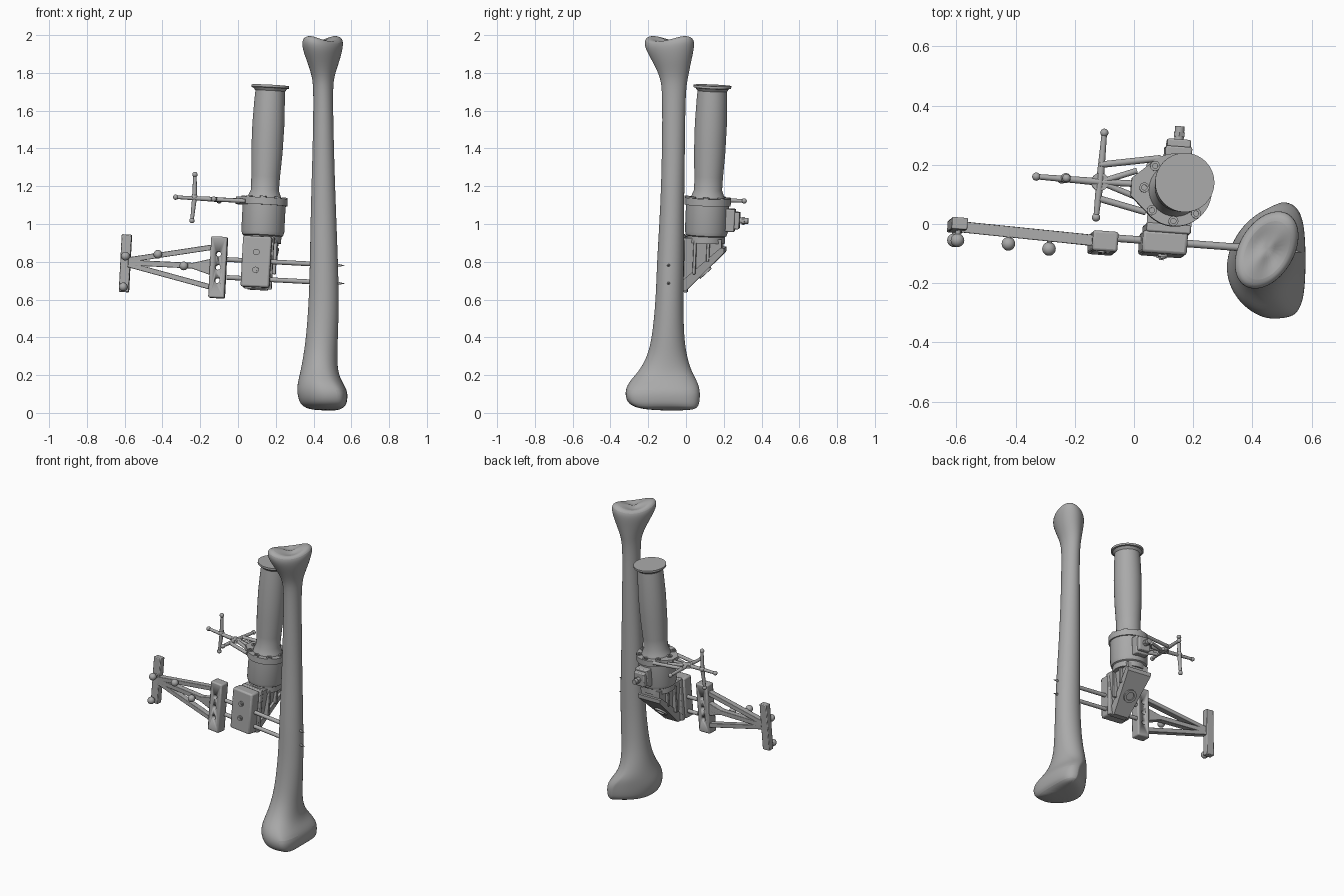
import bpy, bmesh, math
from mathutils import Vector, Euler, Matrix

cube = bpy.data.objects.get("Cube")
if cube:
    bpy.data.objects.remove(cube)

grey = bpy.data.materials.new("matte_grey")
grey.use_nodes = True
grey.diffuse_color = (0.4, 0.4, 0.4, 1)
grey.node_tree.nodes["Principled BSDF"].inputs["Base Color"].default_value = (0.4, 0.4, 0.4, 1)

# The whole instrument leans slightly, so its parts share one rotation
LEAN = Euler([math.radians(a) for a in (-2.6, 2.8, -4.3)]).to_matrix()


def finish(name, bm, place=(0, 0, 0), turn=None, bevel=0, subdivide=0):
    bmesh.ops.recalc_face_normals(bm, faces=bm.faces)
    mesh = bpy.data.meshes.new(name)
    bm.to_mesh(mesh)
    bm.free()
    mesh.materials.append(grey)
    obj = bpy.data.objects.new(name, mesh)
    bpy.context.collection.objects.link(obj)
    turn = turn or Matrix.Identity(3)
    obj.matrix_world = Matrix.Translation(place) @ turn.to_4x4()
    if bevel:
        mod = obj.modifiers.new("bevel", "BEVEL")
        mod.width, mod.segments = bevel, 2
    if subdivide:
        mod = obj.modifiers.new("subdivide", "SUBSURF")
        mod.levels = mod.render_levels = subdivide
    bpy.ops.object.select_all(action="DESELECT")
    obj.select_set(True)
    bpy.context.view_layer.objects.active = obj
    bpy.ops.object.shade_smooth_by_angle(angle=math.radians(35))
    return obj


def box(name, centre, size, bevel=0.006, turn=LEAN):
    bm = bmesh.new()
    bmesh.ops.create_cube(bm, size=1)
    bmesh.ops.scale(bm, vec=size, verts=bm.verts)
    return finish(name, bm, centre, turn, bevel)


def ball(name, centre, radius):
    bm = bmesh.new()
    bmesh.ops.create_uvsphere(bm, u_segments=20, v_segments=12, radius=radius)
    return finish(name, bm, centre)


def rod(name, start, end, radius, tip=None, sides=20):
    a, b = Vector(start), Vector(end)
    bm = bmesh.new()
    bmesh.ops.create_cone(bm, cap_ends=True, segments=sides, radius1=radius,
                          radius2=radius if tip is None else tip, depth=(b - a).length)
    return finish(name, bm, (a + b) / 2, (b - a).to_track_quat("Z", "Y").to_matrix())


def beam(name, start, end, depth, width, end_width=None):
    # Flat bar in the upright plane, optionally flaring towards its end
    a, b = Vector(start), Vector(end)
    bm = bmesh.new()
    bmesh.ops.create_cube(bm, size=1)
    for v in bm.verts:
        w = (end_width or width) if v.co.z > 0 else width
        v.co = (v.co.x * w, v.co.y * depth, v.co.z * (b - a).length)
    along = (b - a).normalized()
    side = Vector((0, 1, 0)).cross(along).normalized()
    turn = Matrix((side, along.cross(side), along)).transposed()
    return finish(name, bm, (a + b) / 2, turn, 0.003)


def revolve(name, profile, place, sides=48):
    bm = bmesh.new()
    edges = []
    points = [bm.verts.new((r, 0, z)) for r, z in profile]
    for p, q in zip(points, points[1:]):
        edges.append(bm.edges.new((p, q)))
    bmesh.ops.spin(bm, geom=points + edges, axis=(0, 0, 1), cent=(0, 0, 0),
                   angle=math.tau, steps=sides)
    bmesh.ops.remove_doubles(bm, verts=bm.verts, dist=0.0001)
    return finish(name, bm, place, LEAN)


def prism(name, outline, place, half_width, axis="x", taper=0):
    # Extrude an outline sideways (axis x) or upwards (axis z)
    bm = bmesh.new()
    rings = []
    for s in (-half_width, half_width):
        ring = []
        for u, v in outline:
            side = s * (1 + taper * v)
            ring.append(bm.verts.new((side, u, v) if axis == "x" else (u, v, s)))
        rings.append(ring)
        bm.faces.new(ring)
    for i in range(len(outline)):
        j = i - 1
        bm.faces.new((rings[0][j], rings[0][i], rings[1][i], rings[1][j]))
    return finish(name, bm, place, LEAN)


# Long bone: stacked sections of height, x range, y range
sections = [
    (0.012, 0.44, 0.55, -0.17, 0.03), (0.03, 0.37, 0.6, -0.29, 0.068),
    (0.07, 0.35, 0.61, -0.32, 0.075), (0.12, 0.34, 0.61, -0.325, 0.077),
    (0.17, 0.335, 0.565, -0.3, 0.06), (0.22, 0.335, 0.535, -0.25, 0.03),
    (0.3, 0.345, 0.525, -0.205, 0.005), (0.4, 0.36, 0.53, -0.18, -0.01),
    (0.6, 0.375, 0.535, -0.16, -0.015), (0.8, 0.38, 0.53, -0.155, -0.01),
    (1.1, 0.385, 0.518, -0.135, -0.01), (1.4, 0.395, 0.508, -0.127, -0.005),
    (1.7, 0.4, 0.502, -0.125, -0.003), (1.78, 0.393, 0.508, -0.137, 0.012),
    (1.86, 0.365, 0.538, -0.178, 0.028), (1.93, 0.338, 0.557, -0.22, 0.045),
    (1.972, 0.338, 0.558, -0.222, 0.045), (1.987, 0.365, 0.53, -0.195, 0.015),
    (1.968, 0.41, 0.49, -0.13, -0.04),
]
bm = bmesh.new()
rings, count = [], 24
for z, x0, x1, y0, y1 in sections:
    head = min(max((z - 1.75) / 0.2, 0), 1)
    knuckle = min(max((0.24 - z) / 0.12, 0), 1)
    skew = 0.2 * head
    ring = []
    for k in range(count):
        t = math.tau * k / count
        c, s = math.cos(t - skew), math.sin(t + skew)
        x = (x0 + x1) / 2 + c * (x1 - x0) / 2
        x += knuckle * (0.055 * s * s - 0.03 + 0.03 * s * (c < 0))
        y = (y0 + y1) / 2 + s * (y1 - y0) / 2
        ripple = 0.014 * head ** 3 * math.cos(2 * t - math.pi / 2)
        ring.append(bm.verts.new((x, y, z + ripple)))
    rings.append(ring)
for low, high in zip(rings, rings[1:]):
    for k in range(count):
        bm.faces.new((low[k - 1], low[k], high[k], high[k - 1]))
bm.faces.new(rings[0])
bm.faces.new(rings[-1])
finish("long_bone", bm, subdivide=2)

# Grip with end disc, then the motor housing under its flange
hub = Vector((0.14, 0.115, 1.13))
up, right, back = LEAN.col[2], LEAN.col[0], LEAN.col[1]
revolve("grip", [(0, 0), (0.092, 0), (0.086, 0.02), (0.074, 0.05), (0.076, 0.12),
                 (0.083, 0.25), (0.085, 0.4), (0.081, 0.52), (0.078, 0.575), (0.09, 0.59),
                 (0.1, 0.592), (0.1, 0.605), (0, 0.605)], hub)
revolve("housing", [(0, 0), (0.114, 0), (0.114, -0.17), (0.108, -0.19), (0.1, -0.195),
                    (0.1, -0.23), (0, -0.23)], hub)
rim = [(0.123 * math.cos(a), 0.123 * math.sin(a))
       for a in (math.radians(d) for d in range(-138, 139, 6))]
prism("housing_flange", rim + [(-0.15, 0.03), (-0.15, -0.03)], hub - up * 0.012, 0.019, "z")
for k in range(8):
    a = math.tau * k / 8
    spot = hub + LEAN @ Vector((0.106 * math.cos(a), 0.106 * math.sin(a), 0.006))
    revolve("flange_bolt", [(0, 0), (0.017, 0), (0.017, 0.008), (0.009, 0.008), (0.009, 0.002),
                            (0, 0.002)], spot, 12)

# Rear connector
plug = Vector((0.148, 0.235, 1.02))
box("connector_plate", plug, (0.09, 0.05, 0.12))
box("connector_body", plug + back * 0.03, (0.08, 0.04, 0.09))
rod("connector_stem", plug + back * 0.04, plug + back * 0.095, 0.016)
rod("connector_nut", plug + back * 0.06, plug + back * 0.075, 0.021, sides=6)

# Sloping bracket with ribs and a socket
foot = Vector((0.112, 0, 0.8))
prism("bracket_core", [(-0.03, -0.13), (0.02, -0.1), (0.19, 0.07), (0.19, 0.13), (-0.03, 0.13)],
      foot, 0.06, taper=2)
prism("bracket_slope", [(-0.03, -0.15), (0.01, -0.15), (0.205, 0.06), (0.205, 0.085),
                        (0.185, 0.085), (-0.03, -0.115)], foot, 0.075, taper=2)
for s in (-1, 1):
    for depth, low in ((0.05, -0.06), (0.12, 0.01)):
        box("bracket_rib", foot + LEAN @ Vector((s * 0.07, depth, (low + 0.12) / 2)),
            (0.035, 0.016, 0.12 - low), 0.003)
box("bracket_back_plate", foot + LEAN @ Vector((0, -0.02, -0.005)), (0.15, 0.03, 0.28))
slope = (back - up).normalized()
socket = foot + LEAN @ Vector((0, 0.1, -0.05))
ring = revolve("bracket_socket", [(0.026, -0.03), (0.026, 0.012), (0.042, 0.012), (0.042, -0.03)],
               socket, 24)
ring.rotation_euler = slope.to_track_quat("Z", "Y").to_euler()

# Clamp blocks and their bolts
clamp = Vector((0.098, -0.068, 0.8))
box("clamp_block", clamp, (0.152, 0.075, 0.27), 0.01)
for dz in (0.05, -0.045):
    spot = clamp + up * dz - back * 0.036
    rod("clamp_bolt", spot, spot - back * 0.01, 0.017)
    rod("clamp_bolt_head", spot, spot - back * 0.016, 0.009, sides=6)
outer = Vector((-0.105, -0.064, 0.77))
block = box("outer_block", outer, (0.086, 0.068, 0.325), 0.008)
for dz in (0.07, 0, -0.07):
    cutter = rod("hole_cutter", outer + up * dz - back * 0.1, outer + up * dz + back * 0.1, 0.014)
    cutter.hide_render = True
    cutter.hide_set(True)
    mod = block.modifiers.new("hole", "BOOLEAN")
    mod.object, mod.operation = cutter, "DIFFERENCE"

# Pins running into the bone
for z in (0.812, 0.717):
    start = Vector((-0.06, -0.048, z))
    line = Vector((1, -0.075, -0.052))
    rod("pin_shaft", start, start + line * 0.48, 0.0125)
    rod("pin_thread", start + line * 0.46, start + line * 0.595, 0.007)
    rod("pin_tip", start + line * 0.595, start + line * 0.625, 0.007, 0.0005)

# Marker frame: end bar, three arms and balls
box("end_bar", (-0.596, -0.004, 0.792), (0.053, 0.04, 0.305), 0.004)
for name, z0, z1, w in (("upper", 0.81, 0.878, 0.028), ("lower", 0.785, 0.662, 0.028),
                        ("middle", 0.796, 0.774, 0.03)):
    beam(name + "_arm", (-0.58, -0.01, z0), (-0.13, -0.056, z1), 0.037, w)
beam("middle_arm_flare", (-0.24, -0.045, 0.779), (-0.145, -0.055, 0.773), 0.037, 0.03, 0.085)
for x, y, z in ((-0.596, -0.055, 0.83), (-0.608, -0.055, 0.667),
                (-0.424, -0.067, 0.84), (-0.287, -0.084, 0.778)):
    ball("marker_ball", (x, y, z), 0.023)
    rod("marker_stalk", (x, y, z), (x + 0.004, y + 0.05, z), 0.009)

# Upper marker cross fixed to the flange
centre = Vector((-0.115, 0.142, 1.13))
cross = Vector((-0.23, 0.155, 1.142))
tips = [(centre, (-0.33, 0.16, 1.142)), (centre, (-0.1, 0.308, 1.122)), (centre, (-0.128, 0.022, 1.132)),
        (cross, (-0.228, 0.155, 1.262)), (cross, (-0.244, 0.15, 1.018))]
for origin, tip in tips:
    rod("cross_arm", origin, tip, 0.013, 0.009)
    ball("cross_ball", tip, 0.014)
ball("cross_hub", cross, 0.017)
for y0, x1, y1 in ((0.2, 0.09, 0.222), (0.142, 0.02, 0.135), (0.085, 0.04, 0.04)):
    rod("cross_strut", (-0.115, y0, 1.13), (x1, y1, 1.122), 0.011)
for x, y in ((0.01, 0.18), (0.01, 0.09)):
    rod("cross_brace", centre, (x, y, 1.122), 0.01)
rod("cross_plate", centre - up * 0.009, centre + up * 0.009, 0.03)
